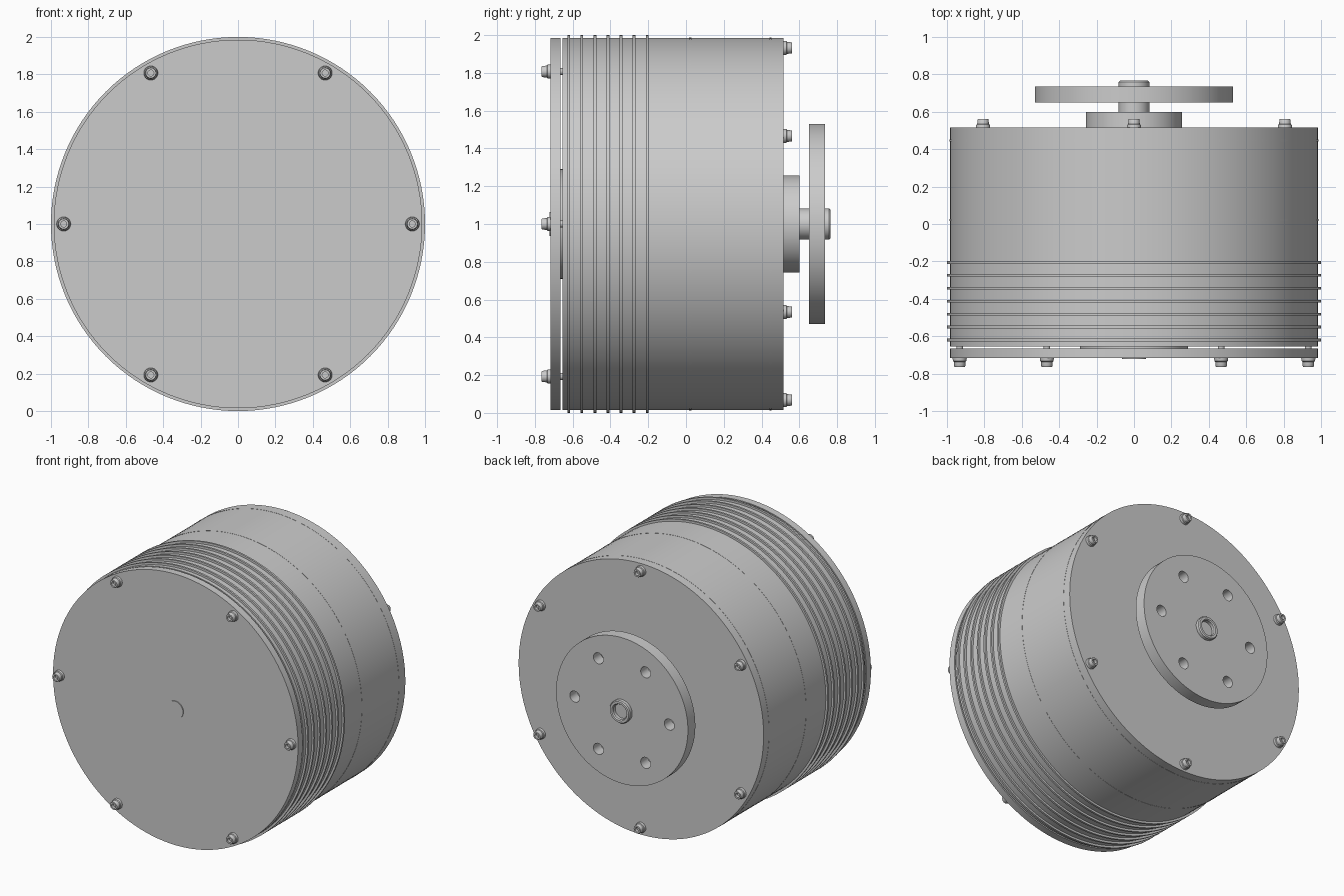
import bpy, bmesh, math
from mathutils import Vector

if "Cube" in bpy.data.objects:
    bpy.data.objects.remove(bpy.data.objects["Cube"])

CZ = 1.0  # height of the motor axis


def finish(obj):
    bpy.ops.object.select_all(action='DESELECT')
    obj.select_set(True)
    bpy.context.view_layer.objects.active = obj
    bpy.ops.object.shade_smooth_by_angle(angle=math.radians(30))


def lathe(name, profile, n=64, centres=((0, 0),), smooth=True):
    """Spin (radius, y) points about y; both ends are capped. One copy per (x, z) centre."""
    bm = bmesh.new()
    for cx, cz in centres:
        rings = []
        for r, y in profile:
            rings.append([bm.verts.new((cx + r * math.cos(2 * math.pi * i / n), y,
                                        CZ + cz + r * math.sin(2 * math.pi * i / n)))
                          for i in range(n)])
        for a, b in zip(rings, rings[1:]):
            for i in range(n):
                j = (i + 1) % n
                bm.faces.new((a[i], a[j], b[j], b[i]))
        bm.faces.new(rings[0])
        bm.faces.new(rings[-1])
    bmesh.ops.recalc_face_normals(bm, faces=bm.faces)
    mesh = bpy.data.meshes.new(name)
    bm.to_mesh(mesh)
    bm.free()
    obj = bpy.data.objects.new(name, mesh)
    bpy.context.collection.objects.link(obj)
    if smooth:
        finish(obj)
    return obj


def circle(radius, start):
    return [(radius * math.cos(math.radians(start + 60 * k)),
             radius * math.sin(math.radians(start + 60 * k))) for k in range(6)]


def bolt_profile(base, d):
    """Tapered flanged head with a socket, pointing along d, plus its shank."""
    pts = [(0.018, -0.062), (0.018, 0), (0.038, 0), (0.036, 0.016), (0.031, 0.02),
           (0.030, 0.042), (0.027, 0.047), (0.016, 0.047), (0.016, 0.025)]
    return [(r, base + d * h) for r, h in pts]


# Main housing and its cooling fins
lathe("housing", [(0.985, -0.655), (0.985, 0.515)], 128)
for k in range(7):
    y = -0.62 + 0.069 * k
    lathe(f"cooling_fin_{k + 1}", [(1.0, y - 0.007), (1.0, y + 0.007)], 128)

# Nearly flush seam rings
for k, y in enumerate((0.022, 0.447)):
    lathe(f"seam_ring_{k + 1}", [(0.9862, y - 0.006), (0.9862, y + 0.006)], 128)

# Front cover, held off the housing by a spacer disc
lathe("front_cover", [(0.985, -0.717), (0.985, -0.665)], 128)
lathe("cover_spacer", [(0.29, -0.668), (0.29, -0.65)], 96)
lathe("front_shaft_end", [(0.064, -0.723), (0.064, -0.70)], 48)

# Bolt circles
lathe("front_bolts", bolt_profile(-0.717, -1), 24, circle(0.932, 0))
lathe("back_bolts", bolt_profile(0.515, 1), 24, circle(0.932, 30))

# Bearing boss and hollow-ended output shaft
lathe("bearing_boss", [(0.256, 0.50), (0.256, 0.60)], 96)
lathe("output_shaft", [(0.082, 0.59), (0.082, 0.758), (0.076, 0.766),
                       (0.060, 0.766), (0.054, 0.758), (0.054, 0.70)], 64)

# Output flange with six through holes
flange = lathe("output_flange", [(0.53, 0.65), (0.53, 0.735)], 128, smooth=False)
cutter = lathe("flange_hole_cutter", [(0.04, 0.62), (0.04, 0.76)], 32, circle(0.38, 0), smooth=False)
cutter.hide_render = True
mod = flange.modifiers.new("holes", 'BOOLEAN')
mod.operation = 'DIFFERENCE'
mod.solver = 'EXACT'
mod.object = cutter
bpy.context.view_layer.objects.active = flange
bpy.ops.object.modifier_apply(modifier="holes")
bpy.data.objects.remove(cutter, do_unlink=True)
finish(flange)
